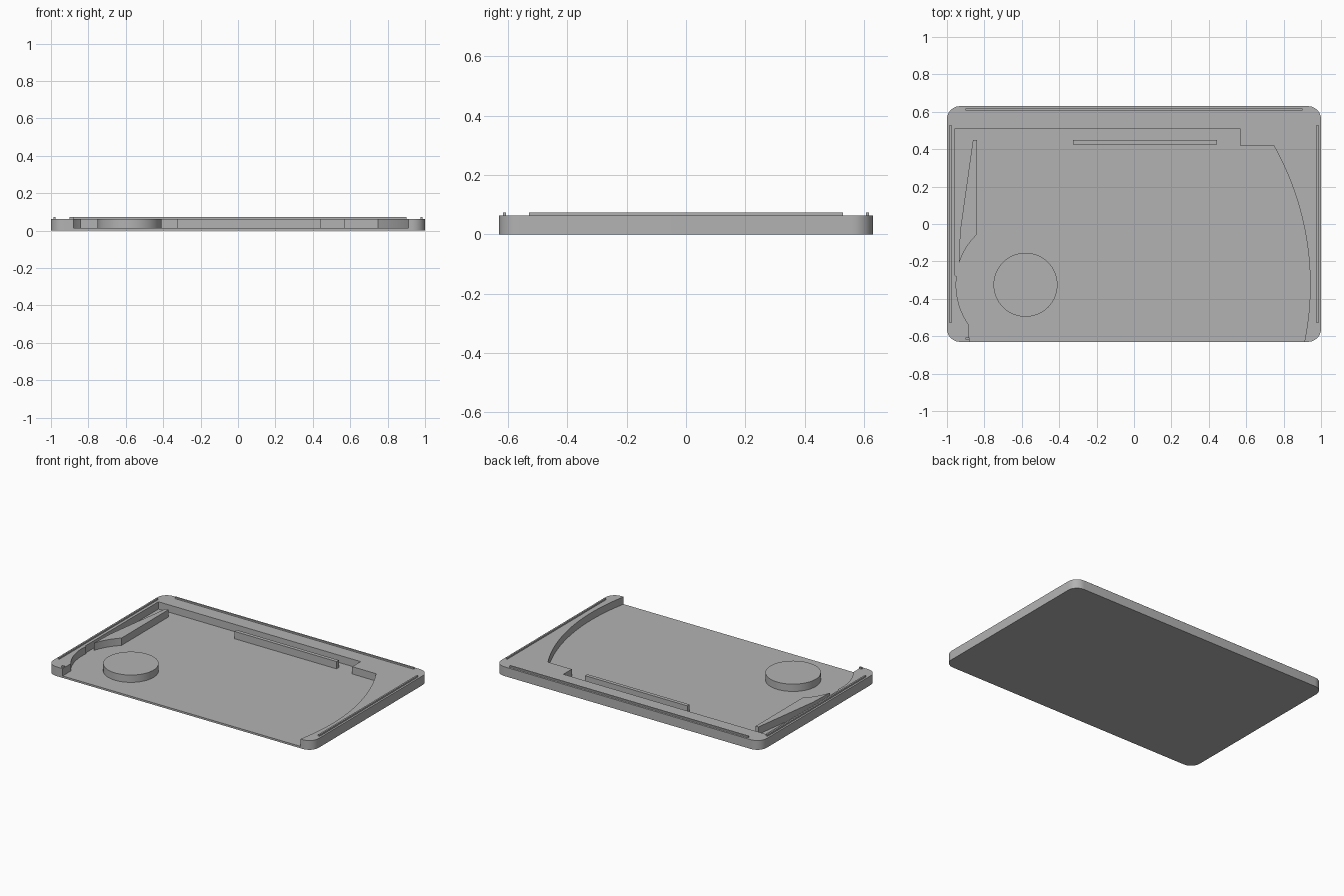
import bpy, bmesh
from math import sin, cos, atan2, pi, radians
from mathutils import Vector

if "Cube" in bpy.data.objects:
    bpy.data.objects.remove(bpy.data.objects["Cube"], do_unlink=True)

grey = bpy.data.materials.new("plain grey")
grey.use_nodes = True
grey.diffuse_color = (0.45, 0.45, 0.45, 1)
grey.node_tree.nodes["Principled BSDF"].inputs["Base Color"].default_value = grey.diffuse_color

HALF_X, HALF_Y, CORNER = 1.0, 0.63, 0.07
FLOOR, RIM, RIDGE = 0.013, 0.063, 0.073
HUB = Vector((-0.58, -0.325))


def arc(centre, radius, start, end, steps=16):
    """Points along a circular arc, angles in radians."""
    angles = [start + (end - start) * i / steps for i in range(steps + 1)]
    return [(centre[0] + radius * cos(a), centre[1] + radius * sin(a)) for a in angles]


def hub_arc(p, q, steps=16):
    """Arc about the hub from point p to point q, the short way round."""
    u, v = Vector(p) - HUB, Vector(q) - HUB
    start, end = atan2(u.y, u.x), atan2(v.y, v.x)
    if end - start > pi:
        end -= 2 * pi
    elif start - end > pi:
        end += 2 * pi
    return arc(HUB, (u.length + v.length) / 2, start, end, steps)


def prism(name, outline, low, high):
    """Extrude a flat outline between two heights."""
    bm = bmesh.new()
    face = bm.faces.new([bm.verts.new((x, y, low)) for x, y in outline])
    grown = bmesh.ops.extrude_face_region(bm, geom=[face])
    verts = [v for v in grown["geom"] if isinstance(v, bmesh.types.BMVert)]
    bmesh.ops.translate(bm, verts=verts, vec=(0, 0, high - low))
    bmesh.ops.recalc_face_normals(bm, faces=bm.faces)
    mesh = bpy.data.meshes.new(name)
    bm.to_mesh(mesh)
    bm.free()
    mesh.materials.append(grey)
    obj = bpy.data.objects.new(name, mesh)
    bpy.context.collection.objects.link(obj)
    return obj


def bar(name, x0, x1, y0, y1, low, high):
    return prism(name, [(x0, y0), (x1, y0), (x1, y1), (x0, y1)], low, high)


def select_only(obj):
    bpy.ops.object.select_all(action='DESELECT')
    obj.select_set(True)
    bpy.context.view_layer.objects.active = obj


# Tray slab with rounded corners
outline = []
for i, (sx, sy) in enumerate([(1, 1), (-1, 1), (-1, -1), (1, -1)]):
    centre = (sx * (HALF_X - CORNER), sy * (HALF_Y - CORNER))
    outline += arc(centre, CORNER, i * pi / 2, (i + 1) * pi / 2, 10)
tray = prism("tray", outline, 0, RIM)

# Pocket open at the front, with curved sides struck from the hub
pocket = [(-0.88, -0.7)]
pocket += hub_arc((-0.88, -0.54), (-0.95, -0.28))
pocket += [(-0.957, -0.275), (-0.957, 0.51), (0.567, 0.51), (0.567, 0.42)]
pocket += hub_arc((0.749, 0.42), (0.893, -0.7), 40)
cutter = prism("pocket_cutter", pocket, FLOOR, RIM + 0.1)
cutter.hide_render = True

cut = tray.modifiers.new("pocket", 'BOOLEAN')
cut.operation = 'DIFFERENCE'
cut.solver = 'EXACT'
cut.object = cutter
select_only(tray)
bpy.ops.object.modifier_apply(modifier=cut.name)
bpy.data.objects.remove(cutter, do_unlink=True)

# Raised parts standing on the pocket floor
hub = prism("round_hub", arc(HUB, 0.171, 0, 2 * pi * 63 / 64, 63), FLOOR, RIM)
wedge = prism("side_wedge", [(-0.93, -0.04), (-0.861, 0.45), (-0.84, 0.45)]
              + hub_arc((-0.84, -0.055), (-0.936, -0.215)), FLOOR, RIM)
bar("rear_bar", -0.325, 0.445, 0.425, 0.45, FLOOR, RIM)

# Thin locating ridges on the rim
bar("rear_ridge", -0.9, 0.9, 0.606, 0.617, RIM, RIDGE)
bar("front_ridge_stub", -0.9, -0.88, -0.617, -0.606, RIM, RIDGE)
for name, side in (("left_ridge", 1), ("right_ridge", -1)):
    bar(name, side * 0.976, side * 0.987, -0.53, 0.53, RIM, RIDGE)

# Smooth the curved walls, keep the edges crisp
for obj in (tray, hub, wedge):
    select_only(obj)
    bpy.ops.object.shade_smooth_by_angle(angle=radians(30))
